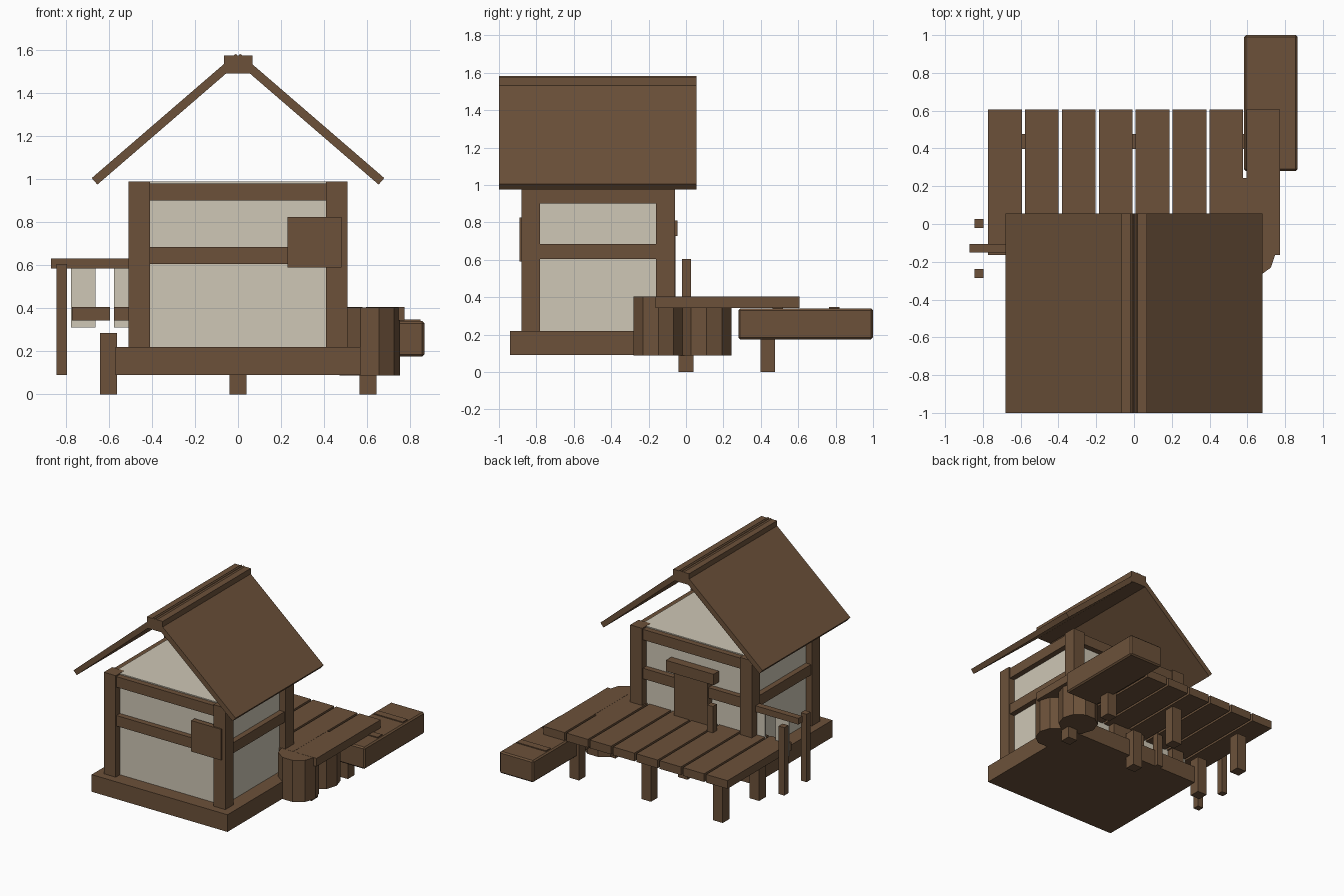
import bpy, bmesh, math
from mathutils import Matrix, Vector

if "Cube" in bpy.data.objects:
    bpy.data.objects.remove(bpy.data.objects["Cube"])


def material(name, rgb):
    m = bpy.data.materials.new(name)
    m.diffuse_color = (*rgb, 1)
    m.use_nodes = True
    m.node_tree.nodes["Principled BSDF"].inputs["Base Color"].default_value = m.diffuse_color
    return m


WOOD = material("brown wood", (0.150, 0.083, 0.042))
CREAM = material("cream plaster", (0.62, 0.57, 0.465))


def finish(name, bm, mat):
    me = bpy.data.meshes.new(name)
    bm.to_mesh(me)
    bm.free()
    me.materials.append(mat)
    ob = bpy.data.objects.new(name, me)
    bpy.context.collection.objects.link(ob)
    return ob


def box(name, x, y, z, mat=WOOD, bevel=0.0):
    """Box from (min, max) pairs on each axis."""
    bm = bmesh.new()
    bmesh.ops.create_cube(bm, size=1)
    bmesh.ops.scale(bm, vec=(x[1] - x[0], y[1] - y[0], z[1] - z[0]), verts=bm.verts)
    bmesh.ops.translate(bm, vec=(sum(x) / 2, sum(y) / 2, sum(z) / 2), verts=bm.verts)
    if bevel:
        bmesh.ops.bevel(bm, geom=bm.edges[:], offset=bevel, segments=1, affect='EDGES')
    return finish(name, bm, mat)


def around(c, half):
    return (c - half, c + half)


# House: plinth, plaster core, timber frame
CY = -0.47
box("plinth", (-0.57, 0.57), (-0.94, 0.0), (0.09, 0.22))
box("plaster_walls", (-0.46, 0.46), (-0.83, -0.11), (0.2, 0.988), CREAM)
for sx in (-1, 1):
    for sy in (-1, 1):
        box("corner_post", around(sx * 0.46, 0.05), around(CY + sy * 0.36, 0.05), (0.22, 0.99))
for label, z in (("top_beam", (0.90, 0.98)), ("middle_beam", (0.605, 0.685))):
    for s in (-1, 1):
        box("long_" + label, (-0.45, 0.45), around(CY + s * 0.365, 0.037), z)
        box("side_" + label, around(s * 0.465, 0.037), (-0.82, -0.12), z)

# Roof: two tilted slabs and a ridge beam
T = 0.04
for s in (-1, 1):
    low, high = Vector((s * 0.68, 0, 1.005)), Vector((s * 0.01, 0, 1.583))
    d = high - low
    n = Vector((-s * d.z, 0, s * d.x)).normalized()
    if n.z > 0:
        n = -n
    bm = bmesh.new()
    prof = [low, high, high + n * T, low + n * T]
    f = bm.faces.new([bm.verts.new((p.x, -1.0, p.z)) for p in prof])
    ext = bmesh.ops.extrude_face_region(bm, geom=[f])
    bmesh.ops.translate(bm, vec=(0, 1.055, 0),
                        verts=[v for v in ext["geom"] if isinstance(v, bmesh.types.BMVert)])
    bmesh.ops.recalc_face_normals(bm, faces=bm.faces)
    finish("roof_slab", bm, WOOD)
box("roof_ridge", (-0.065, 0.068), (-1.0, 0.056), (1.49, 1.575))

# Front shutter, back door and lintel
box("front_shutter", (0.23, 0.48), (-0.89, -0.85), (0.59, 0.825))
box("back_door", (-0.14, 0.14), (-0.12, -0.055), (0.22, 0.73))
box("door_lintel", (-0.2, 0.2), (-0.12, -0.045), (0.727, 0.81))

# Deck: planks on short posts
for i in range(8):
    x0 = -0.772 + i * 0.1953
    box("deck_plank", (x0, x0 + 0.178), (-0.163, 0.606), (0.343, 0.405))
for x in (-0.602, 0.0, 0.604):
    for y in (0.0, 0.437):
        box("deck_post", around(x, 0.04), around(y, 0.04), (0.0, 0.285))

# Two ten-sided barrels beside the house
for y in (-0.148, 0.11):
    bm = bmesh.new()
    bmesh.ops.create_cone(bm, cap_ends=True, segments=10, radius1=0.14, radius2=0.14,
                          depth=0.316, matrix=Matrix.Translation((0.612, y, 0.246))
                          @ Matrix.Rotation(math.pi / 2, 4, 'Z'))
    finish("barrel", bm, WOOD)

# Drying rack with hanging cloths
RX = -0.52
box("rack_bar", around(RX, 0.35), (-0.152, -0.105), (0.585, 0.632))
for sx in (-1, 1):
    for y in (0.003, -0.263):
        box("rack_post", around(RX + sx * 0.30, 0.024), around(y, 0.024), (0.09, 0.605))
for i in (-1, 0, 1):
    box("hanging_cloth", around(RX + i * 0.2, 0.057), around(-0.128, 0.005), (0.31, 0.59), CREAM)

# Moored boat with two seat boards
box("boat_hull", (0.583, 0.866), (0.28, 1.0), (0.175, 0.34), bevel=0.01)
for y in (0.49, 0.793):
    box("boat_seat", (0.6, 0.848), around(y, 0.028), (0.31, 0.347))
